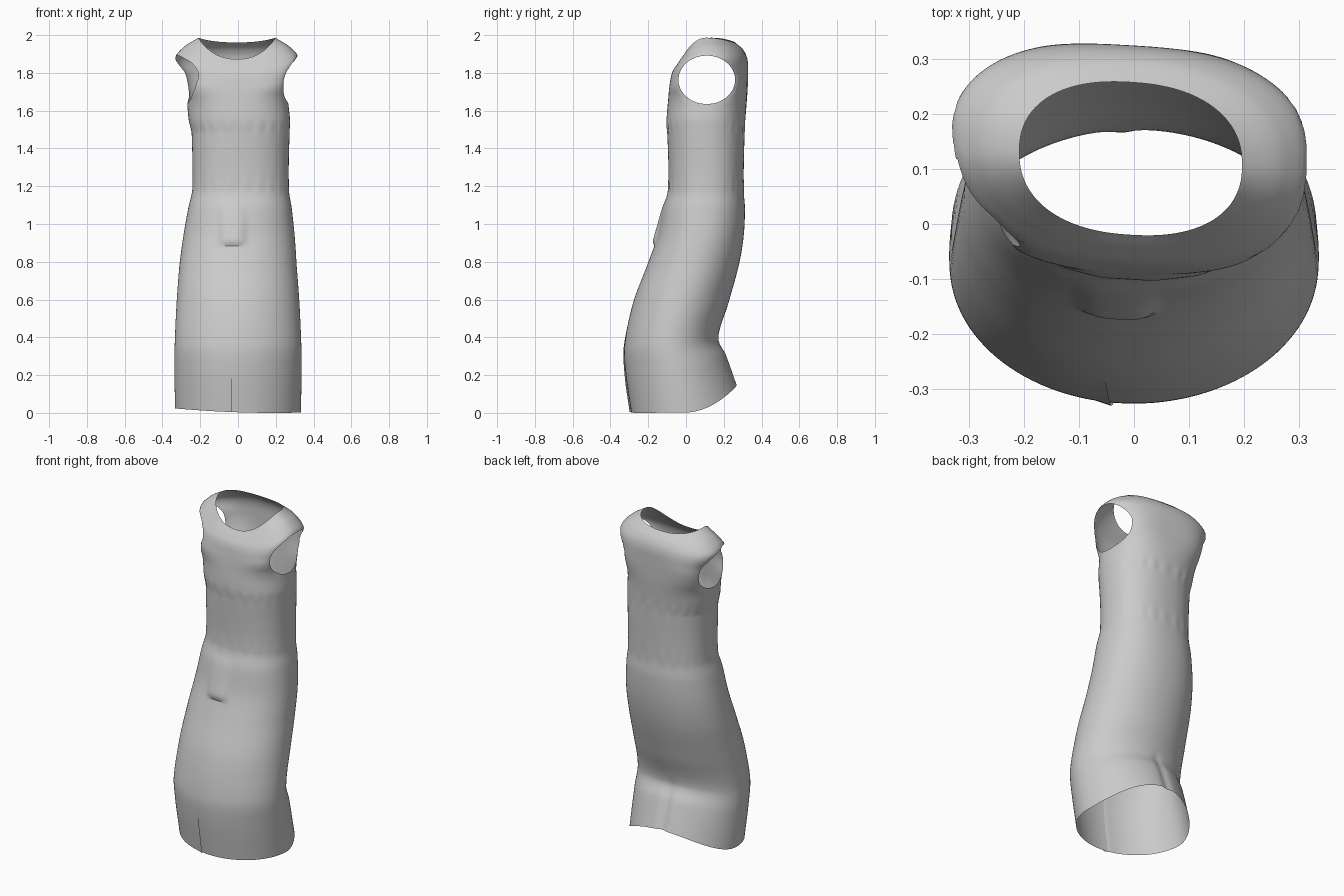
import bpy, bmesh, math

if "Cube" in bpy.data.objects:
    bpy.data.objects.remove(bpy.data.objects["Cube"])

# Body profile: height, half width, front y, back y
BODY = [
    (0.02, 0.333, -0.29, 0.27),
    (0.25, 0.337, -0.322, 0.212),
    (0.38, 0.335, -0.325, 0.172),
    (0.60, 0.325, -0.28, 0.225),
    (0.80, 0.31, -0.205, 0.28),
    (0.95, 0.295, -0.152, 0.305),
    (1.10, 0.274, -0.122, 0.312),
    (1.20, 0.256, -0.095, 0.305),
    (1.49, 0.259, -0.098, 0.310),
    (1.57, 0.268, -0.102, 0.314),
    (1.69, 0.270, -0.092, 0.322),
]
# Shoulder profile: front z, side z, back z, half width, front y, back y
SHOULDER = [
    (1.76, 1.80, 1.81, 0.290, -0.083, 0.325),
    (1.82, 1.89, 1.89, 0.330, -0.070, 0.322),
    (1.86, 1.955, 1.94, 0.280, -0.045, 0.30),
    (1.89, 2.003, 1.978, 0.203, -0.020, 0.258),
]
COLS, SUB = 120, 9


def clamp(v):
    return max(0.0, min(1.0, v))


def tilted(z, hx, yf, yb):
    # the hem rises toward the back
    k = clamp(1 - 2 * z)
    return (z, z + 0.01 * k, z + 0.15 * k, hx, yf, yb)


RINGS = [tilted(*b) for b in BODY] + SHOULDER


def slope(i, j):
    a, b = max(0, i - 1), min(len(RINGS) - 1, i + 1)
    return (RINGS[b][j] - RINGS[a][j]) / (RINGS[b][0] - RINGS[a][0])


def ring_at(f):
    # smooth curve through the rings, spaced by their height
    i = min(int(f), len(RINGS) - 2)
    t, h = f - i, RINGS[i + 1][0] - RINGS[i][0]
    return [RINGS[i][j] * (2*t**3 - 3*t*t + 1) + RINGS[i + 1][j] * (3*t*t - 2*t**3)
            + h * (slope(i, j) * (t**3 - 2*t*t + t) + slope(i + 1, j) * (t**3 - t*t))
            for j in range(6)]


def dress_point(r, col):
    zf, zs, zb, hx, yf, yb = r
    # round skirt, boxier bodice, boxiest at the armholes
    rnd = 2.0 + 0.3 * clamp((zs - 0.5) / 0.7) + 0.9 * math.exp(-((zs - 1.77) / 0.09) ** 2)
    a = -0.16 + 2 * math.pi * col / COLS
    s, c = (math.copysign(abs(v) ** (2 / rnd), v) for v in (math.sin(a), -math.cos(a)))
    x = s * hx
    y = (yf + yb) / 2 + c * (yb - yf) / 2
    z = zs + ((zf if c < 0 else zb) - zs) * c * c
    z -= 0.012 * math.sin(a) * clamp(1 - 4 * zf)
    # the waist sits a little off centre, the shoulders twist
    x += 0.014 * clamp((z - 0.8) / 0.4) - 0.02 * clamp((z - 1.5) / 0.2)
    y -= 0.06 * x * clamp((z - 1.4) / 0.4)
    if c < 0:
        # belly fold ending in a small ledge
        rise = clamp((1.15 - z) / 0.18) * clamp((z - 0.9) / 0.025)
        y -= 0.018 * rise * math.exp(-((x + 0.03) / 0.065) ** 6)
    else:
        # back seam groove under the seat
        y -= 0.012 * clamp((0.45 - z) / 0.1) * math.exp(-((x + 0.02) / 0.025) ** 2)
    # gathered cloth at the two waist seams
    for seam in (1.22, 1.53):
        y += 0.002 * c * math.sin(a * 23) * math.exp(-((z - seam) / 0.035) ** 2)
    # overlapping front slit
    if col == COLS:
        slit = clamp((0.6 - z) / 0.45)
        y -= 0.012 * slit
        x += 0.02 * slit
    return x, y, z


# Dress body
bm = bmesh.new()
rows = []
for k in range((len(RINGS) - 1) * SUB + 1):
    r = ring_at(k / SUB)
    rows.append([bm.verts.new(dress_point(r, c)) for c in range(COLS + 1)])
for lo, hi in zip(rows, rows[1:]):
    for c in range(COLS):
        bm.faces.new((lo[c], lo[c + 1], hi[c + 1], hi[c]))
bmesh.ops.remove_doubles(bm, verts=bm.verts, dist=0.0003)

# Armholes: remove an oval on each side and round its rim
HY, HZ, RY, RZ = 0.110, 1.78, 0.150, 0.128


def oval(v):
    return math.hypot((v.co.y - HY) / RY, (v.co.z - HZ) / RZ)


open_edges = {v for v in bm.verts if v.is_boundary}
inside = [v for v in bm.verts if abs(v.co.x) > 0.12 and oval(v) < 1]
bmesh.ops.delete(bm, geom=inside, context='VERTS')
rim = [v for v in bm.verts if v.is_boundary and v not in open_edges]
for v in rim:
    k = oval(v)
    v.co.y = HY + (v.co.y - HY) / k
    v.co.z = HZ + (v.co.z - HZ) / k
# even out the rim sideways
for _ in range(6):
    ends = [[e.other_vert(v).co.x for e in v.link_edges if e.is_boundary] for v in rim]
    for v, xs in zip(rim, [sum(e) / len(e) for e in ends]):
        v.co.x = (v.co.x + xs) / 2

bmesh.ops.recalc_face_normals(bm, faces=bm.faces)
low = min(v.co.z for v in bm.verts)
for v in bm.verts:
    v.co.z -= low
mesh = bpy.data.meshes.new("dress")
bm.to_mesh(mesh)
bm.free()
dress = bpy.data.objects.new("dress", mesh)
bpy.context.collection.objects.link(dress)
bpy.context.view_layer.objects.active = dress
dress.select_set(True)
bpy.ops.object.shade_smooth_by_angle(angle=math.radians(30))
